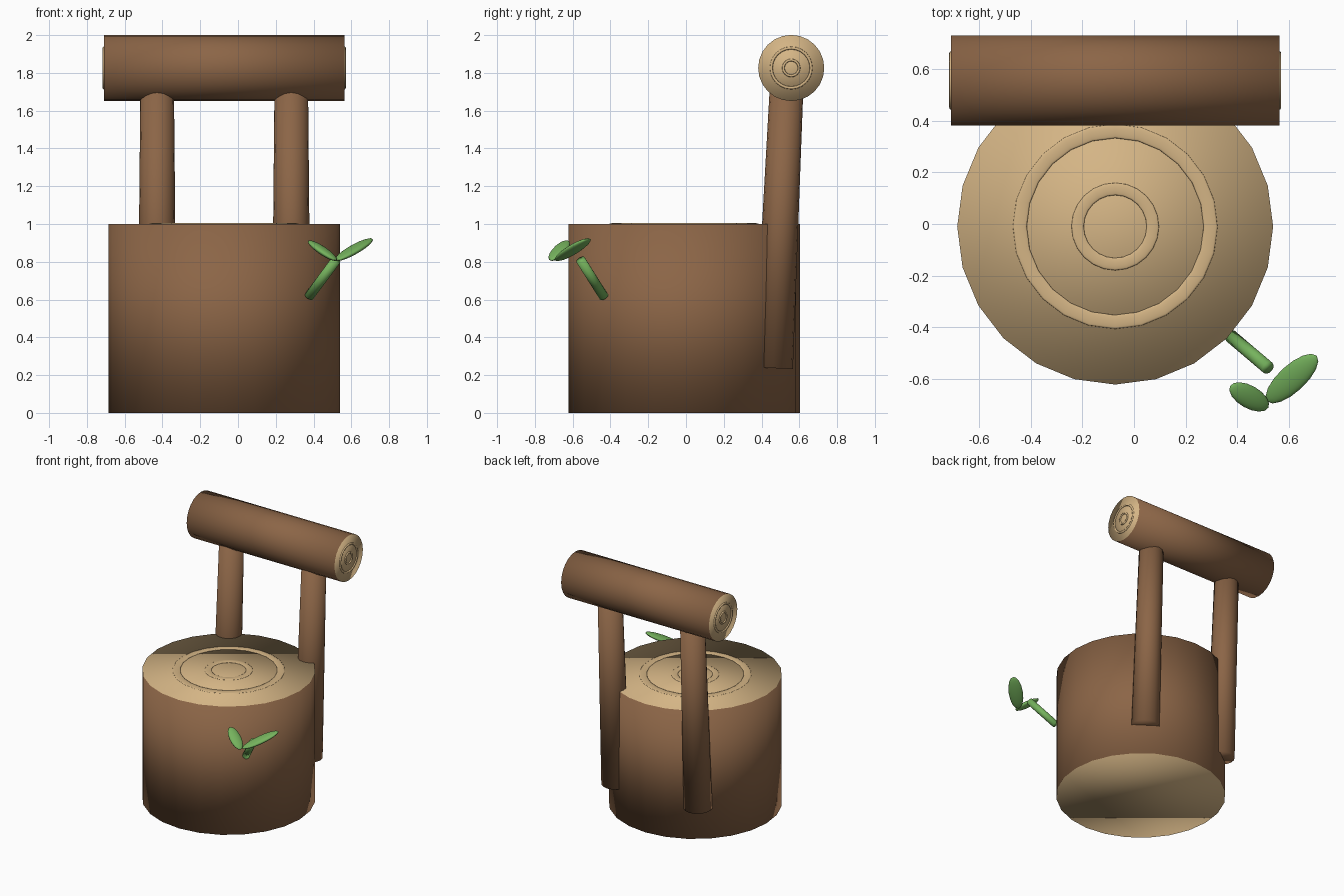
import bpy, math
from mathutils import Vector, Matrix

if "Cube" in bpy.data.objects:
    bpy.data.objects.remove(bpy.data.objects["Cube"])


def material(name, rgb):
    m = bpy.data.materials.new(name)
    m.diffuse_color = (*rgb, 1)
    m.use_nodes = True
    m.node_tree.nodes["Principled BSDF"].inputs["Base Color"].default_value = m.diffuse_color
    return m


BARK = material("bark brown", (0.26, 0.13, 0.062))
WOOD = material("cut wood tan", (0.66, 0.46, 0.235))
LEAF = material("leaf green", (0.18, 0.45, 0.11))


def finish(name, *mats):
    ob = bpy.context.object
    ob.name = name
    for m in mats:
        ob.data.materials.append(m)
    bpy.ops.object.shade_smooth()
    return ob


def rod(name, a, b, r1, r2, sides, *mats):
    """Capped cylinder from a to b; a second material colours the end caps."""
    a, b = Vector(a), Vector(b)
    bpy.ops.mesh.primitive_cone_add(vertices=sides, radius1=r1, radius2=r2,
                                    depth=(b - a).length, location=(a + b) / 2,
                                    rotation=(b - a).to_track_quat('Z', 'Y').to_euler())
    ob = finish(name, *mats)
    if len(mats) > 1:
        for f in ob.data.polygons:
            f.material_index = 1 if abs(f.normal.z) > 0.9 else 0
    return ob


def growth_rings(name, centre, axis, radius, height):
    """Two flattened rings lying on a sawn end."""
    for label, major, minor in (("outer", 0.604, 0.044), ("inner", 0.238, 0.039)):
        bpy.ops.mesh.primitive_torus_add(major_segments=24, minor_segments=8,
                                         major_radius=radius * major,
                                         minor_radius=radius * minor,
                                         location=centre,
                                         rotation=Vector(axis).to_track_quat('Z', 'Y').to_euler())
        ob = finish(f"{name}_{label}_ring", WOOD)
        ob.scale.z = height / (radius * minor)


def leaf(name, centre, axis, size):
    """Flat ellipsoid whose width direction stays level."""
    x = Vector(axis).normalized()
    y = Vector((0, 0, 1)).cross(x).normalized()
    z = x.cross(y)
    rot = Matrix((x, y, z)).transposed().to_4x4()
    bpy.ops.mesh.primitive_uv_sphere_add(segments=16, ring_count=10, radius=1)
    ob = finish(name, LEAF)
    ob.matrix_world = Matrix.Translation(centre) @ rot @ Matrix.Diagonal((*size, 1))


CX = -0.073

# Stump seat
rod("stump", (CX, -0.01, 0), (CX, -0.01, 1), 0.613, 0.613, 24, BARK, WOOD)
growth_rings("stump", (CX, -0.01, 1), (0, 0, 1), 0.613, 0.005)

# Backrest posts, leaning slightly back and sunk into the log
for side, label in ((-1, "left"), (1, "right")):
    x = CX + side * 0.355
    rod(f"{label}_post", (x, 0.463, 0.237), (x, 0.537, 1.82), 0.103, 0.088, 16, BARK)

# Backrest log
HALF = 0.637
rod("back_log", (CX - HALF, 0.557, 1.826), (CX + HALF, 0.557, 1.826),
    0.175, 0.175, 24, BARK, WOOD)
for side, label in ((-1, "left"), (1, "right")):
    growth_rings(f"log_{label}", (CX + side * HALF, 0.557, 1.826), (side, 0, 0), 0.175, 0.007)

# Sprout
rod("sprout_stem", (0.375, -0.435, 0.615), (0.52, -0.558, 0.81), 0.026, 0.026, 12, LEAF)
leaf("large_leaf", (0.613, -0.60, 0.864), (0.19, 0.175, 0.115), (0.143, 0.052, 0.021))
leaf("small_leaf", (0.447, -0.671, 0.859), (-0.74, 0.42, 0.52), (0.1, 0.044, 0.02))
